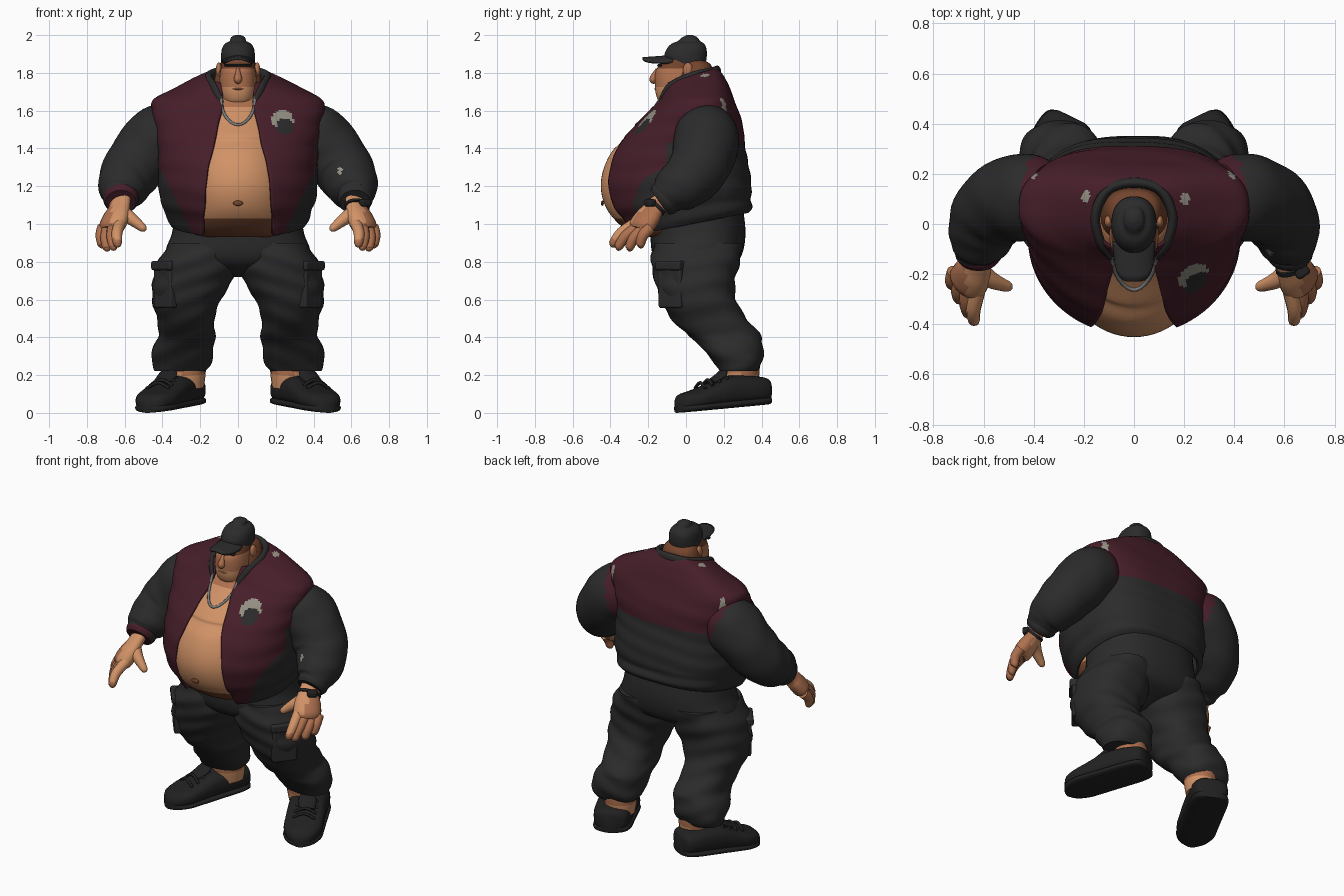
import bpy, bmesh
from math import sin, cos, pi, asin, radians, sqrt
from mathutils import Vector, Matrix

cube = bpy.data.objects.get("Cube")
if cube:
    bpy.data.objects.remove(cube, do_unlink=True)


def material(name, r, g, b):
    m = bpy.data.materials.new(name)
    m.use_nodes = True
    m.diffuse_color = (r, g, b, 1)
    m.node_tree.nodes["Principled BSDF"].inputs["Base Color"].default_value = (r, g, b, 1)
    return m


CHARCOAL = material("charcoal cloth", .024, .024, .025)
BLACK = material("black rubber", .015, .015, .015)
MAROON = material("maroon cloth", .062, .013, .022)
SKIN = material("skin", .64, .29, .135)
RUDDY = material("ruddy skin", .43, .165, .078)
DEEP = material("deep skin", .17, .058, .026)
GREY = material("grey patch", .3, .28, .23)
SILVER = material("silver", .2, .2, .2)


def finish(name, bm, mats, rule=None):
    bmesh.ops.recalc_face_normals(bm, faces=bm.faces)
    me = bpy.data.meshes.new(name)
    if rule:
        for f in bm.faces:
            f.material_index = rule(f.calc_center_median())
    bm.to_mesh(me)
    bm.free()
    for m in mats:
        me.materials.append(m)
    me.shade_smooth()
    me.set_sharp_from_angle(angle=radians(50))
    ob = bpy.data.objects.new(name, me)
    bpy.context.collection.objects.link(ob)
    return ob


def skin_rings(name, rings, mats, rule=None, closed=True):
    """Join rings of points into a surface, capped when closed."""
    bm = bmesh.new()
    vs = [[bm.verts.new(p) for p in ring] for ring in rings]
    n = len(vs[0])
    for a, b in zip(vs, vs[1:]):
        for i in range(n if closed else n - 1):
            j = (i + 1) % n
            bm.faces.new((a[i], a[j], b[j], b[i]))
    if closed:
        bm.faces.new(vs[0])
        bm.faces.new(vs[-1])
    return finish(name, bm, mats, rule)


def smooth_rows(rows, steps):
    """Catmull-Rom interpolation of tuples."""
    out = []
    for i in range(len(rows) - 1):
        quad = [rows[max(0, min(len(rows) - 1, i + k))] for k in (-1, 0, 1, 2)]
        for s in range(steps):
            t = s / steps
            out.append([b + .5 * t * (c - a + t * (2*a - 5*b + 4*c - d + t * (3*(b - c) + d - a)))
                        for a, b, c, d in zip(*quad)])
    return out + [list(rows[-1])]


def spow(v, p):
    return abs(v) ** p * (1 if v >= 0 else -1)


def oval(z, xc, hw, yf, yb, tilt=0, opening=0, p=.85, back=.85, n=48, wob=0):
    """Level ring, squarer for low powers; an opening leaves a gap at the front."""
    cy, ry = (yf + yb) / 2, (yb - yf) / 2
    a = asin(min(1, (opening / hw) ** (1 / p))) if opening else 0
    pts = []
    for i in range(n):
        t = a + (2*pi - 2*a) * i / (n - 1 if opening else n)
        k = 1 + wob * sin(55 * z + 2 * sin(2 * t) + t)
        q = p if cos(t) > 0 else back
        y = -ry * spow(cos(t), q) * k
        pts.append((xc + hw * spow(sin(t), q) * k, cy + y, z + tilt * y))
    return pts


def stack(name, rows, mats, rule=None, **kw):
    """Rows are z, half width, front y, back y."""
    return skin_rings(name, [oval(r[0], 0, *r[1:4], **kw) for r in smooth_rows(rows, 5)], mats, rule)


def tube(name, rows, mats, rule=None, ref=(0, 1, 0), flat=1, n=20, wob=0, side=1):
    """Rows are x, y, z, radius along a path."""
    rows = smooth_rows(rows, 5)
    pts = [Vector((r[0] * side, r[1], r[2])) for r in rows]
    ref = Vector((ref[0] * side, ref[1], ref[2]))
    rings = []
    for i, p in enumerate(pts):
        d = (pts[min(i + 1, len(pts) - 1)] - pts[max(i - 1, 0)]).normalized()
        u = (ref - d * ref.dot(d)).normalized()
        v = d.cross(u)
        ring = []
        for j in range(n):
            t = 2 * pi * j / n
            r = max(.002, rows[i][3]) * (1 + wob * sin(i * .9 + 2 * sin(t * 2)))
            ring.append(p + u * r * cos(t) + v * r * flat * sin(t))
        rings.append(ring)
    return skin_rings(name, rings, mats, rule)


def ball(name, loc, size, mat):
    bm = bmesh.new()
    bmesh.ops.create_uvsphere(bm, u_segments=20, v_segments=12, radius=1,
                              matrix=Matrix.Translation(loc) @ Matrix.Diagonal((*size, 1)))
    return finish(name, bm, [mat])


def box(name, loc, size, turn, mat):
    bm = bmesh.new()
    bmesh.ops.create_cube(bm, size=1, matrix=Matrix.Translation(loc) @ Matrix.Rotation(turn, 4, 'Z')
                          @ Matrix.Diagonal((*size, 1)))
    ob = finish(name, bm, [mat])
    bev = ob.modifiers.new("soft edges", 'BEVEL')
    bev.width, bev.segments = .012, 3


# Bare torso, darker under the belly
stack("belly_and_chest", [(.93, .18, -.23, .02), (.95, .24, -.285, .06), (1, .27, -.355, .1),
      (1.08, .28, -.42, .15), (1.18, .285, -.45, .15), (1.28, .28, -.44, .15), (1.38, .26, -.395, .15),
      (1.44, .25, -.335, .15), (1.47, .25, -.32, .15), (1.54, .24, -.245, .15), (1.62, .2, -.165, .15),
      (1.7, .12, -.09, .12)], [SKIN, DEEP, RUDDY],
      lambda c: 1 if c.z < 1.035 else 2 * int(c.z > 1.62), p=1, n=64)
ball("navel", (0, -.443, 1.11), (.026, .008, .014), DEEP)

# Open jacket: z, half width, front, back, opening, tilt
JACKET = [(1, .35, -.31, .325, .18, .2), (1.03, .37, -.335, .345, .18, .18), (1.08, .385, -.37, .335, .18, .15),
          (1.13, .405, -.41, .34, .175, .12), (1.22, .415, -.437, .335, .17, .08),
          (1.32, .415, -.42, .32, .155, .04), (1.42, .42, -.36, .305, .125, 0),
          (1.52, .435, -.27, .295, .105, 0), (1.6, .45, -.19, .27, .085, 0), (1.655, .44, -.145, .245, .08, .05),
          (1.705, .34, -.125, .22, .08, .15), (1.75, .24, -.115, .19, .085, .25), (1.78, .165, -.11, .16, .09, .3)]
SCUFFS = [(-.4, .2), (-.19, .11), (.2, .1), (.39, .2)]


def jacket_colour(c):
    if c.y < 0 and (c.x - .245)**2 + (c.z - 1.51)**2 < .0019:
        return 0
    if c.y < 0 and (c.x - .235)**2 + (c.z - 1.545)**2 < .0032 and c.z > 1.5:
        return 2
    if c.z > 1.5 and any((c.x - x)**2 + (c.y - y)**2 / 2 < .0003 for x, y in SCUFFS):
        return 2
    front = c.y < -.1 and abs(c.x) < .26 + .5 * (c.z - 1)
    return int(front or c.z > 1.43)


jacket = skin_rings("jacket", [oval(r[0], 0, r[1], r[2], r[3], r[5], r[4], p=1, back=.7, n=160, wob=.005)
                    for r in smooth_rows(JACKET, 8)], [CHARCOAL, MAROON, GREY], jacket_colour, closed=False)
thick = jacket.modifiers.new("cloth thickness", 'SOLIDIFY')
thick.thickness, thick.offset = .014, 0

half = [(.09, -.135, 1.64, .02), (.13, -.08, 1.72, .03), (.155, .03, 1.77, .034), (.105, .135, 1.795, .034)]
tube("collar", half + [(0, .165, 1.805, .034)] + [(-x, y, z, r) for x, y, z, r in half[::-1]],
     [CHARCOAL], ref=(0, 0, 1), flat=.6)

# Head, neck and face
stack("neck", [(1.6, .14, -.07, .13), (1.72, .13, -.07, .145), (1.8, .118, -.05, .142), (1.845, .1, -.03, .13),
      (1.87, .075, -.02, .09)], [DEEP])
stack("head", [(1.625, .04, -.1, .02), (1.645, .075, -.14, .06), (1.69, .094, -.16, .09), (1.75, .099, -.165, .1),
      (1.8, .095, -.163, .105), (1.83, .09, -.15, .105), (1.86, .085, -.13, .1), (1.9, .07, -.1, .09)],
      [SKIN, RUDDY, DEEP], lambda c: 2 if c.z > 1.825 or c.y > .06 else int(c.z > 1.73))
tube("nose", [(0, -.15, 1.82, .01), (0, -.165, 1.79, .016), (0, -.172, 1.765, .022), (0, -.16, 1.75, .012)],
     [RUDDY], n=12)
ball("lips", (0, -.158, 1.715), (.03, .01, .006), RUDDY)
box("brow_shade", (0, -.14, 1.84), (.15, .025, .012), 0, BLACK)

# Cap with dome and curved brim
stack("cap", [(1.85, .088, -.1, .105), (1.89, .09, -.115, .11), (1.93, .084, -.1, .108), (1.955, .068, -.075, .095),
      (1.968, .045, -.045, .075), (1.988, .037, -.02, .06), (2, .015, .005, .035)], [CHARCOAL], p=.95)
brim_rows = []
for i in range(17):
    k = -.99 + 1.98 * i / 16
    reach = .16 * sqrt(1 - k**4)
    brim_rows.append([(.086 * k, -.07 - reach * j / 6, 1.895 - .03 * k * k - .012 * j / 6) for j in range(7)])
brim = skin_rings("cap_brim", brim_rows, [CHARCOAL], closed=False)
brim.modifiers.new("brim thickness", 'SOLIDIFY').thickness = .014

# Neck chain
links = [(.09, -.13, 1.67), (.08, -.18, 1.6), (.045, -.238, 1.545), (0, -.262, 1.525)]
tube("neck_chain", [(*p, .008) for p in links] + [(-x, y, z, .008) for x, y, z in links[-2::-1]], [SILVER], n=8)

# Trousers
stack("trouser_seat", [(1.16, .34, -.18, .29), (1.06, .335, -.2, .305), (.95, .35, -.19, .315),
      (.85, .38, -.18, .3), (.79, .3, -.15, .26), (.745, .1, -.08, .17), (.72, .03, -.01, .1)], [CHARCOAL])
LEG = [(.9, .02, .36, -.17, .3), (.8, .004, .425, -.185, .285), (.7, .03, .45, -.165, .26),
       (.6, .09, .455, -.135, .265), (.5, .125, .43, -.08, .32), (.42, .12, .42, 0, .39),
       (.37, .125, .44, .06, .405), (.3, .135, .46, .12, .41), (.25, .145, .45, .16, .395), (.222, .17, .44, .18, .375)]
SLEEVE = [(.34, .11, 1.53, .13), (.41, .11, 1.47, .172), (.5, .095, 1.37, .168), (.565, .055, 1.28, .157),
          (.6, -.01, 1.215, .142), (.615, -.07, 1.175, .122), (.62, -.1, 1.15, .1), (.62, -.12, 1.135, .088)]
SHOE = [(0, .055, .165), (.02, .095, .185), (.08, .112, .195), (.17, .114, .2), (.26, .114, .19), (.35, .115, .15),
        (.43, .112, .12), (.5, .08, .098), (.53, .03, .06)]
KNUCKLES = [(.625, -.27, 1), (.66, -.25, .985), (.69, -.22, .975), (.715, -.19, .98)]
TIPS = [(.64, -.4, .885), (.66, -.37, .868), (.695, -.31, .863), (.72, -.25, .878)]


def shoe_rings(widen, low, high):
    """Sections from heel to toe, turned outwards."""
    turn = radians(26)
    rings = []
    for u, w, top in smooth_rows(SHOE, 4):
        base = .045 * (1 - u / .53) + .004
        ring = []
        for j in range(28):
            t = 2 * pi * j / 28
            across = w * widen * spow(cos(t), .7)
            h = (spow(sin(t), .7) + 1) / 2
            z0, z1 = base + low, base + high if high else top
            ring.append((.248 + u * sin(turn) + across * cos(turn),
                         .428 - u * cos(turn) + across * sin(turn), z0 + (z1 - z0) * h))
        rings.append(ring)
    return rings


def sleeve_colour(c):
    if (c.x - .54)**2 + (c.z - 1.28)**2 / 2 < .0002 and c.y < 0:
        return 2
    return int(abs(c.x) < .355 + .36 * (c.z - 1.38))


def hand_colour(c):
    return int(c.z < .92 or abs(c.x) > .67)


for side, word in ((1, "left_"), (-1, "right_")):
    def flip(rings):
        return [[(x * side, y, z) for x, y, z in ring] for ring in rings]

    # Leg, cargo pocket, ankle and shoe
    leg = [oval(z, (a + b) / 2, (b - a) / 2, f, k, wob=.022) for z, a, b, f, k in smooth_rows(LEG, 6)]
    skin_rings(word + "trouser_leg", flip(leg), [CHARCOAL])
    box(word + "cargo_pocket", (side * .385, -.075, .665), (.15, .05, .22), side * radians(52), CHARCOAL)
    box(word + "pocket_flap", (side * .388, -.083, .78), (.165, .065, .05), side * radians(52), CHARCOAL)
    tube(word + "ankle", [(.275, .29, .3, .1), (.27, .29, .22, .1), (.265, .295, .13, .085)],
         [SKIN, RUDDY], lambda c: int(c.z > .205), side=side)
    skin_rings(word + "shoe", flip(shoe_rings(1, .01, 0)), [BLACK])
    skin_rings(word + "sole", flip(shoe_rings(1.03, -.004, .04)), [BLACK])
    tube(word + "shoe_tongue", [(.41, .13, .16, .045), (.375, .18, .195, .055), (.36, .2, .225, .04)],
         [BLACK], ref=(.9, .4, 0), flat=.35, side=side)
    for i in range(4):
        x, y, z = .37 + .018 * i, .195 - .04 * i, .195 - .015 * i
        tube(word + "lace_%d" % (i + 1), [(x - .06, y - .028, z - .02, .008), (x, y, z + .01, .009),
             (x + .06, y + .028, z - .02, .008)], [BLACK], n=8, side=side)

    # Sleeve, cuff and hand
    tube(word + "sleeve", SLEEVE, [CHARCOAL, MAROON, GREY], sleeve_colour, wob=.015, n=48, side=side)
    tube(word + "cuff", [(.62, -.095, 1.15, .092), (.62, -.12, 1.13, .094), (.62, -.14, 1.115, .08)],
         [CHARCOAL, MAROON], lambda c: int(c.x < 0 and c.y < -.14), side=side)
    tube(word + "palm", [(.62, -.1, 1.15, .062), (.63, -.165, 1.085, .066), (.645, -.2, 1.04, .08),
         (.665, -.235, .99, .082), (.675, -.25, .965, .06)], [SKIN, RUDDY], hand_colour,
         ref=(.67, .6, -.1), flat=.65, side=side)
    for i, (k, tip) in enumerate(zip(KNUCKLES, TIPS)):
        k, tip = Vector(k), Vector(tip)
        mid = k.lerp(tip, .5) + Vector((.008, -.008, .01))
        tube(word + "finger_%d" % (i + 1), [(*k, .032), (*mid, .029), (*k.lerp(tip, .9), .023), (*tip, .009)],
             [SKIN, RUDDY], hand_colour, ref=(1, 0, 0), n=12, side=side)
    tube(word + "thumb", [(.625, -.18, 1.07, .042), (.575, -.22, 1.035, .035), (.53, -.24, 1, .027),
         (.5, -.25, .975, .02), (.49, -.252, .965, .007)], [SKIN], n=12, side=side)
    ball(word + "ear", (side * .102, .01, 1.815), (.016, .026, .04), RUDDY)

# Wrist watch on the left arm
tube("watch_strap", [(.627, -.155, 1.097, .07), (.631, -.168, 1.084, .072)], [BLACK], ref=(.67, .6, -.1), flat=.74)
box("watch_face", (.67, -.19, 1.112), (.06, .045, .04), radians(35), BLACK)
